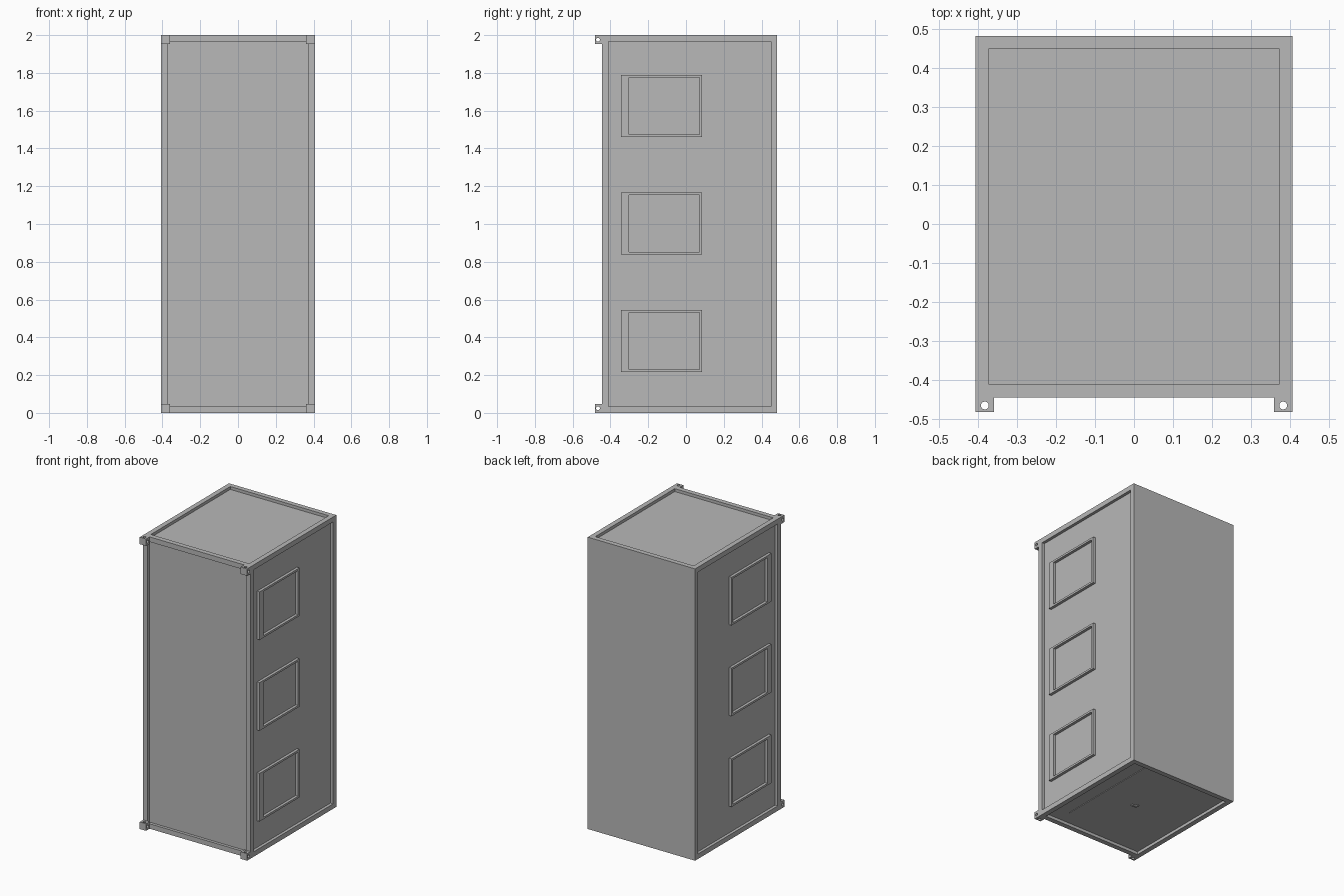
import bpy
import bmesh
from mathutils import Vector, Matrix

# Remove the default cube
cube = bpy.data.objects.get("Cube")
if cube:
    bpy.data.objects.remove(cube, do_unlink=True)

# Single painted-metal colour
grey = bpy.data.materials.new("plain_grey")
grey.use_nodes = True
grey.diffuse_color = (0.48, 0.48, 0.48, 1)
grey.node_tree.nodes["Principled BSDF"].inputs["Base Color"].default_value = (0.48, 0.48, 0.48, 1)

HALF_X, FRONT, BACK, HEIGHT = 0.407, -0.445, 0.483, 2.0
BEAM, RECESS = 0.048, 0.02
WALL = HALF_X - RECESS


def add_box(bm, lo, hi):
    """Add an axis-aligned box between two corners."""
    lo, hi = Vector(lo), Vector(hi)
    size = hi - lo
    mat = Matrix.Translation((lo + hi) / 2) @ Matrix.Diagonal((*size, 1))
    return bmesh.ops.create_cube(bm, size=1, matrix=mat)


def finish(bm, name):
    bmesh.ops.recalc_face_normals(bm, faces=bm.faces)
    mesh = bpy.data.meshes.new(name)
    bm.to_mesh(mesh)
    bm.free()
    mesh.materials.append(grey)
    obj = bpy.data.objects.new(name, mesh)
    bpy.context.collection.objects.link(obj)
    return obj


def boxes(name, parts):
    bm = bmesh.new()
    for lo, hi in parts:
        add_box(bm, lo, hi)
    return finish(bm, name)


# Body: every side except the flat back gets a beam border and recessed panel
bm = bmesh.new()
add_box(bm, (-HALF_X, FRONT, 0), (HALF_X, BACK, HEIGHT))
bm.normal_update()
panels = [f for f in bm.faces if f.normal.y < 0.5]
bmesh.ops.inset_individual(bm, faces=panels, thickness=BEAM, depth=0)
for f in panels:
    shift = -f.normal * RECESS
    rim = f.calc_center_median()
    ring = bmesh.ops.extrude_discrete_faces(bm, faces=[f])["faces"][0]
    edges_old = [e for e in bm.edges if e.is_boundary and e not in ring.edges[:]
                 and all(abs((v.co - rim).dot(shift)) < 1e-6 for v in e.verts)]
    bmesh.ops.translate(bm, verts=ring.verts[:], vec=shift)
    bmesh.ops.bridge_loops(bm, edges=edges_old + ring.edges[:])
finish(bm, "cabinet_body")


# Corner lugs, drilled downwards and sideways
def drill(lug, center, axis):
    bm = bmesh.new()
    turn = Vector((0, 0, 1)).rotation_difference(Vector(axis)).to_matrix().to_4x4()
    bmesh.ops.create_cone(bm, cap_ends=True, segments=24, radius1=0.01, radius2=0.01,
                          depth=0.2, matrix=Matrix.Translation(center) @ turn)
    cutter = finish(bm, "lug_cutter")
    cutter.hide_render = True
    mod = lug.modifiers.new("hole", 'BOOLEAN')
    mod.operation = 'DIFFERENCE'
    mod.solver = 'EXACT'
    mod.object = cutter
    graph = bpy.context.evaluated_depsgraph_get()
    graph.update()
    mesh = bpy.data.meshes.new_from_object(lug.evaluated_get(graph))
    lug.modifiers.clear()
    lug.data = mesh
    bpy.data.objects.remove(cutter, do_unlink=True)


for side, s in (("left", 1), ("right", -1)):
    for level, z in (("lower", 0), ("upper", HEIGHT - BEAM)):
        xs = sorted((s * (HALF_X - BEAM), s * HALF_X))
        lug = boxes(f"{level}_{side}_lug",
                    [((xs[0], -BACK, z), (xs[1], FRONT, z + BEAM))])
        mid = Vector((s * 0.383, -0.466, z + BEAM / 2))
        drill(lug, mid, (0, 0, 1))
        drill(lug, mid, (1, 0, 0))

# Windows: raised rim with a wider front strip, and a thin pane inside
Y0, Y1, IN0, IN1 = -0.345, 0.085, -0.302, 0.071
RIM, HALF_H = 0.014, 0.165
for side, s in (("left", 1), ("right", -1)):
    for i in range(3):
        z0 = 0.381 + i * 0.622 - HALF_H
        z1 = z0 + 2 * HALF_H
        x0, x1 = sorted((s * (WALL - 0.002), s * (HALF_X - 0.001)))
        boxes(f"{side}_window_frame_{i + 1}", [
            ((x0, Y0, z0), (x1, IN0, z1)),
            ((x0, IN1, z0), (x1, Y1, z1)),
            ((x0, IN0, z0), (x1, IN1, z0 + RIM)),
            ((x0, IN0, z1 - RIM), (x1, IN1, z1)),
        ])
        p0, p1 = sorted((s * (WALL - 0.002), s * (WALL + 0.003)))
        gap = 0.005
        boxes(f"{side}_window_pane_{i + 1}", [
            ((p0, IN0 + gap, z0 + RIM + gap), (p1, IN1 - gap, z1 - RIM - gap))])

# Hatch on the underside, with a small handle
boxes("bottom_hatch", [((-0.03, -0.305, RECESS - 0.004), (0.27, 0.43, RECESS + 0.002))])
boxes("hatch_handle", [((0.0, 0.02, RECESS - 0.012), (0.04, 0.032, RECESS)),
                       ((0.0, 0.02, RECESS - 0.012), (0.012, 0.05, RECESS))])
